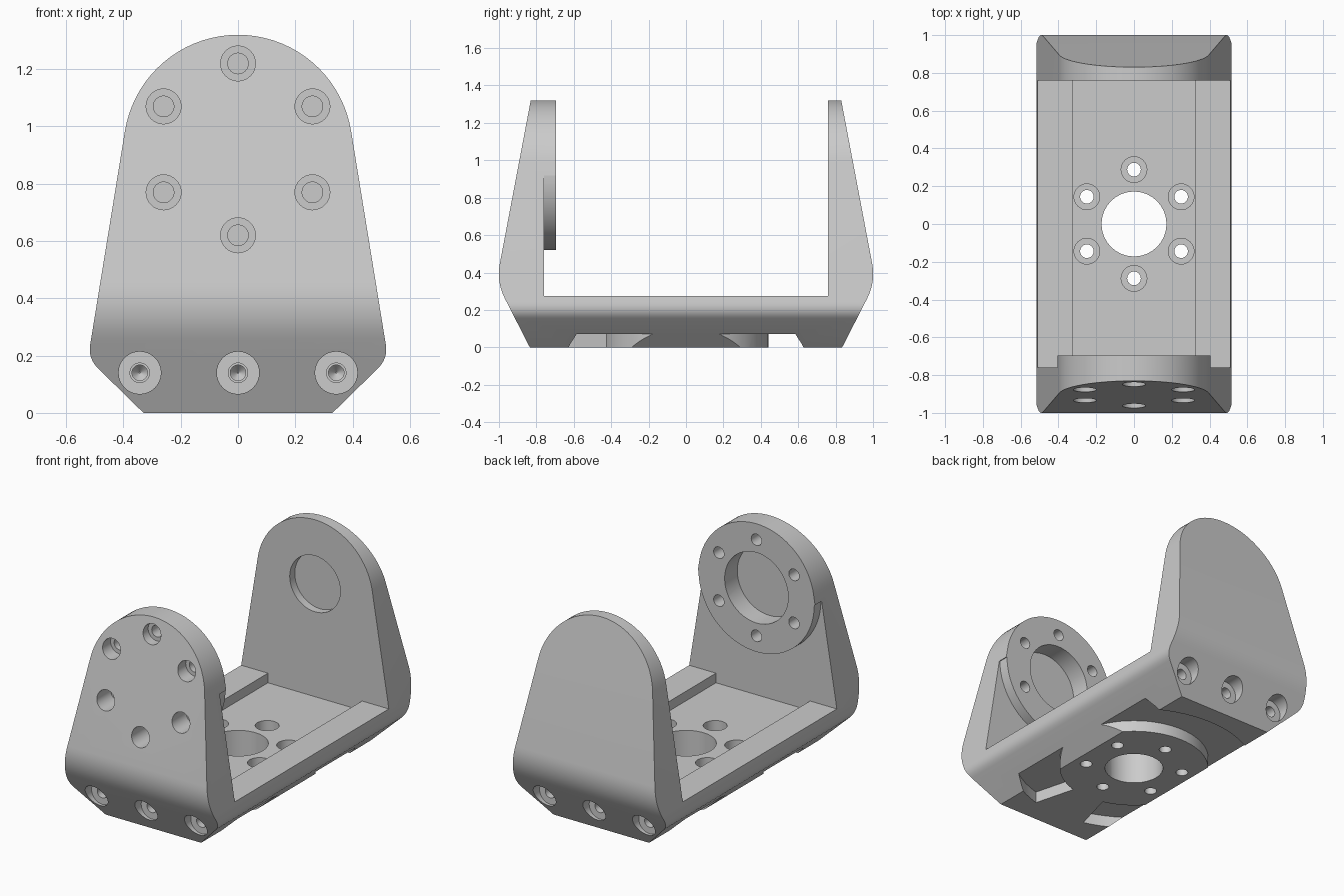
import bpy, bmesh
from math import sin, cos, pi, radians
from mathutils import Vector, Matrix

cube = bpy.data.objects.get("Cube")
if cube:
    bpy.data.objects.remove(cube, do_unlink=True)

grey = bpy.data.materials.new("satin grey")
grey.use_nodes = True
COLOUR = (0.6, 0.6, 0.6, 1)
grey.diffuse_color = COLOUR
grey.node_tree.nodes["Principled BSDF"].inputs["Base Color"].default_value = COLOUR

AXIS_Z = 0.92      # height of the pivot axis
FLANGE_R = 0.4     # radius of the round ears
INNER = 0.76       # inner face of both walls


def arc(r, start, end, n, cx=0, cy=0):
    """Points on an arc, angles in degrees."""
    steps = [radians(start + (end - start) * i / n) for i in range(n + 1)]
    return [(cx + r * cos(a), cy + r * sin(a)) for a in steps]


def rounded(before, corner, after, reach, n=8):
    """Blend that replaces a sharp corner."""
    c = Vector(corner)
    a = c + (Vector(before) - c).normalized() * reach
    b = c + (Vector(after) - c).normalized() * reach
    ts = [i / n for i in range(n + 1)]
    return [tuple(a * (1 - t) ** 2 + c * 2 * t * (1 - t) + b * t * t) for t in ts]


def prism(bm, points, lo, hi, place):
    """Extrude a 2D outline from lo to hi; place maps (u, v, w) to x, y, z."""
    low = [bm.verts.new(place(u, v, lo)) for u, v in points]
    face = bm.faces.new(low)
    out = bmesh.ops.extrude_face_region(bm, geom=[face])
    shift = Vector(place(0, 0, hi)) - Vector(place(0, 0, lo))
    moved = [g for g in out["geom"] if isinstance(g, bmesh.types.BMVert)]
    bmesh.ops.translate(bm, verts=moved, vec=shift)


def stepped_bore(bm, origin, direction, steps, n=32):
    """Drill shape: (radius, distance) steps lathed around an axis."""
    turn = Vector((0, 0, 1)).rotation_difference(Vector(direction)).to_matrix().to_4x4()
    frame = Matrix.Translation(origin) @ turn
    rings = [[bm.verts.new(frame @ Vector((x, y, d))) for x, y in arc(r, 0, 360, n)[:-1]]
             for r, d in steps]
    for a, b in zip(rings, rings[1:]):
        for i in range(n):
            j = (i + 1) % n
            bm.faces.new((a[i], a[j], b[j], b[i]))
    bm.faces.new(rings[0][::-1])
    bm.faces.new(rings[-1])


def finish(bm, name):
    bmesh.ops.recalc_face_normals(bm, faces=bm.faces)
    mesh = bpy.data.meshes.new(name)
    bm.to_mesh(mesh)
    bm.free()
    mesh.materials.append(grey)
    obj = bpy.data.objects.new(name, mesh)
    bpy.context.collection.objects.link(obj)
    return obj


def combine(target, tool, operation):
    mod = target.modifiers.new(operation.title(), "BOOLEAN")
    mod.operation, mod.solver, mod.object = operation, "EXACT", tool
    bpy.context.view_layer.objects.active = target
    bpy.ops.object.modifier_apply(modifier=mod.name)
    bpy.data.objects.remove(tool, do_unlink=True)


def along_x(u, v, w):
    return (w, u, v)


def along_y(u, v, w):
    return (u, w, v)


def along_z(u, v, w):
    return (u, v, w)


# U-shaped side outline: tapered walls, sloped lower edges
FLANGE_Y = -0.695
foot, knee, tip = (0.835, 0), (1.014, 0.35), (0.83, 1.4)
tip = (0.83 - 0.015, 1.4)
outer = [foot] + rounded(foot, knee, tip, 0.1) + [tip]
side = outer + [(INNER, 1.4), (INNER, 0.275), (FLANGE_Y, 0.275), (FLANGE_Y, 1.4)]
side += [(-y, z) for y, z in reversed(outer)]
bm = bmesh.new()
prism(bm, side, -0.7, 0.7, along_x)
bracket = finish(bm, "bracket")

# Front outline: chamfered foot, tapered sides, round top
tangent = arc(FLANGE_R, 9, 171, 36, 0, AXIS_Z)
half = [(0.33, 0)] + rounded((0.33, 0), (0.524, 0.19), tangent[0], 0.05)
bm = bmesh.new()
prism(bm, half + tangent + [(-x, z) for x, z in reversed(half)], -1.2, 1.2, along_y)
combine(bracket, finish(bm, "front_outline"), "INTERSECT")

# Clear the wall around the round flange
bm = bmesh.new()
around = [(-0.6, 0.275), (0.6, 0.275), (0.6, AXIS_Z)]
around += arc(FLANGE_R, 0, -180, 36, 0, AXIS_Z) + [(-0.6, AXIS_Z)]
prism(bm, around, -INNER, -0.6, along_y)
combine(bracket, finish(bm, "flange_relief"), "DIFFERENCE")

# Sunken floor between the side rails
bm = bmesh.new()
floor = [(-0.325, -INNER), (0.325, -INNER), (0.325, INNER), (-0.325, INNER)]
prism(bm, floor, 0.215, 0.4, along_z)
combine(bracket, finish(bm, "floor_channel"), "DIFFERENCE")

# Ring groove underneath, bridged at the front
bm = bmesh.new()
ring = arc(0.71, -75, 255, 66) + arc(0.44, 255, -75, 66)
prism(bm, ring, -0.1, 0.072, along_z)
combine(bracket, finish(bm, "ring_groove"), "DIFFERENCE")

# All bores
bm = bmesh.new()
stepped_bore(bm, (0, 0, -0.1), (0, 0, 1), [(0.172, 0), (0.172, 0.5)])
for x, y in arc(0.288, 30, 330, 5):
    stepped_bore(bm, (x, y, 0.3), (0, 0, -1),
                 [(0.068, 0), (0.068, 0.2), (0.036, 0.2), (0.036, 0.4)])
for x, z in arc(0.3, 30, 330, 5, 0, AXIS_Z):
    stepped_bore(bm, (x, -1.1, z), (0, 1, 0),
                 [(0.061, 0), (0.061, 0.3), (0.036, 0.3), (0.036, 0.5)])
for s in (-1, 1):
    for x in (-0.343, 0, 0.343):
        stepped_bore(bm, (x, s * 1.1, 0.14), (0, -s, 0),
                     [(0.074, 0), (0.074, 0.25), (0.034, 0.25), (0.034, 0.32),
                      (0.027, 0.32), (0.027, 0.42), (0.002, 0.45)])
stepped_bore(bm, (0, -0.6, AXIS_Z), (0, -1, 0), [(0.22, 0), (0.22, 0.22)], 48)
stepped_bore(bm, (0, 0.7, AXIS_Z), (0, 1, 0), [(0.175, 0), (0.175, 0.11)], 48)
combine(bracket, finish(bm, "bores"), "DIFFERENCE")

# Smooth the rounded surfaces, keep edges crisp
bpy.ops.object.select_all(action="DESELECT")
bracket.select_set(True)
bpy.context.view_layer.objects.active = bracket
bpy.ops.object.shade_smooth_by_angle(angle=radians(25))
